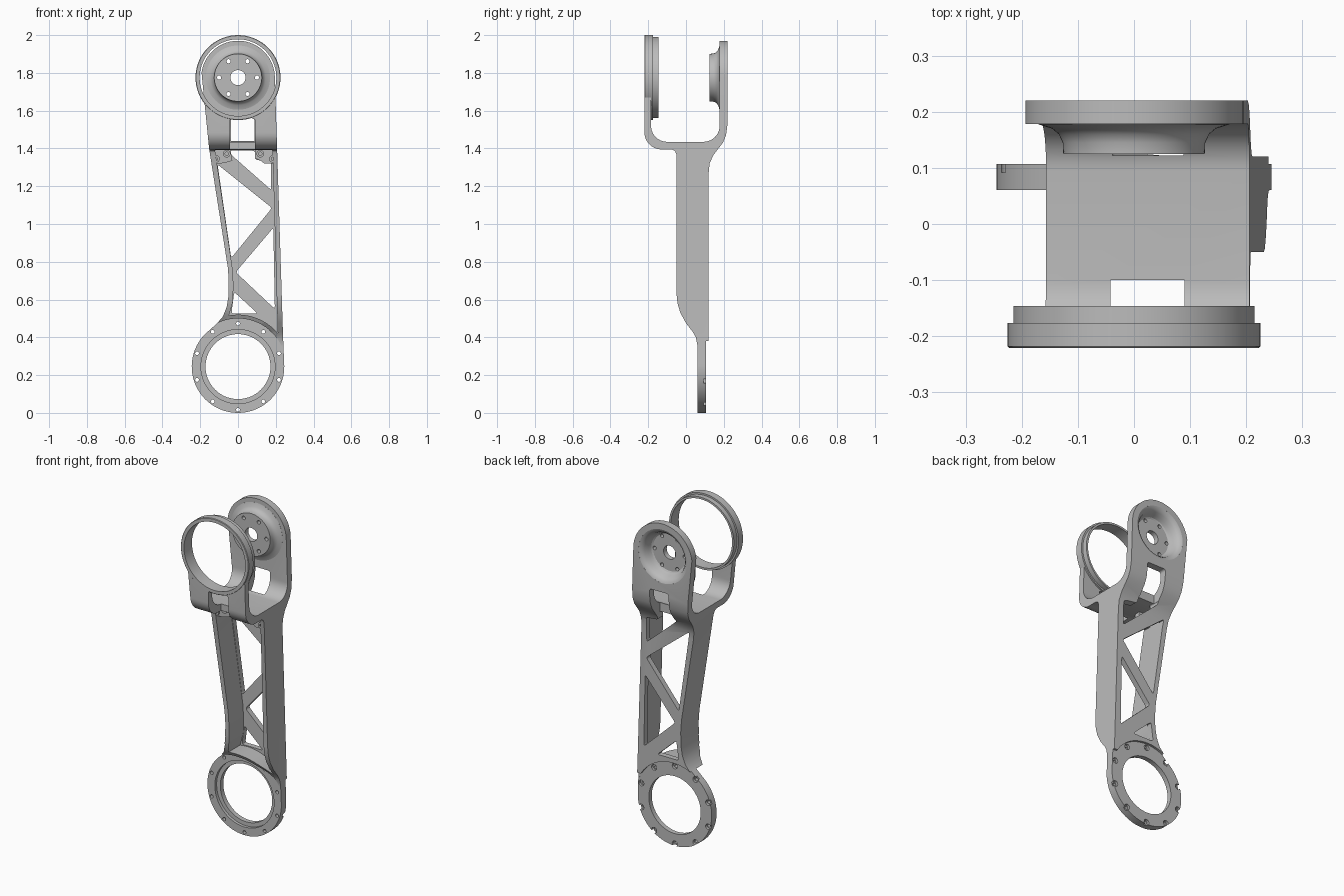
import bpy, bmesh
from math import sin, cos, radians, pi
from mathutils import Vector

if "Cube" in bpy.data.objects:
    bpy.data.objects.remove(bpy.data.objects["Cube"])

grey = bpy.data.materials.new("machined grey")
grey.use_nodes = True
grey.diffuse_color = (0.5, 0.5, 0.5, 1)
grey.node_tree.nodes["Principled BSDF"].inputs["Base Color"].default_value = (0.5, 0.5, 0.5, 1)

TOP, LOW = 1.775, 0.245     # heights of the two joint axes


def make(name, bm):
    bmesh.ops.recalc_face_normals(bm, faces=bm.faces)
    mesh = bpy.data.meshes.new(name)
    bm.to_mesh(mesh)
    bm.free()
    mesh.materials.append(grey)
    ob = bpy.data.objects.new(name, mesh)
    bpy.context.collection.objects.link(ob)
    return ob


def prism(name, pts, lo, hi, axis="y"):
    """Extrude an (x, z) outline along y, or a (y, z) outline along x."""
    bm = bmesh.new()
    place = (lambda a, b, t: (a, t, b)) if axis == "y" else (lambda a, b, t: (t, a, b))
    near = [bm.verts.new(place(a, b, lo)) for a, b in pts]
    far = [bm.verts.new(place(a, b, hi)) for a, b in pts]
    bm.faces.new(near)
    bm.faces.new(far[::-1])
    for i in range(len(pts)):
        bm.faces.new((near[i - 1], far[i - 1], far[i], near[i]))
    return make(name, bm)


def arc(cx, cz, r, a0, a1, n=16):
    angles = [radians(a0 + (a1 - a0) * i / n) for i in range(n + 1)]
    return [(cx + r * cos(a), cz + r * sin(a)) for a in angles]


def rounded(pts, r=0.015, n=4):
    """Round every corner of an outline."""
    out = []
    for i, p in enumerate(pts):
        p, a, b = Vector(p), Vector(pts[i - 1]), Vector(pts[(i + 1) % len(pts)])
        size = min(r, 0.4 * (a - p).length, 0.4 * (b - p).length)
        s, e = p + (a - p).normalized() * size, p + (b - p).normalized() * size
        for k in range(n + 1):
            t = k / n
            out.append(tuple(s * (1 - t) ** 2 + p * 2 * t * (1 - t) + e * t * t))
    return out


def rod(name, x, z, r, lo, hi, n=16):
    return prism(name, arc(x, z, r, 0, 360 - 360 / n, n - 1), lo, hi)


def lathe(name, profile, z, n=72):
    """Spin a closed (radius, y) profile around a y axis at height z."""
    bm = bmesh.new()
    rings = [[bm.verts.new((r * cos(2 * pi * i / n), y, z + r * sin(2 * pi * i / n)))
              for r, y in profile] for i in range(n)]
    m = len(profile)
    for i in range(n):
        a, b = rings[i], rings[(i + 1) % n]
        for j in range(m):
            k = (j + 1) % m
            bm.faces.new((a[j], a[k], b[k], b[j]))
    return make(name, bm)


def boolean(ob, cutter, mode="DIFFERENCE"):
    """Cut and apply, taking the first solver that leaves a solid."""
    mod = ob.modifiers.new("cut", "BOOLEAN")
    mod.object, mod.operation = cutter, mode
    for solver in ("MANIFOLD", "EXACT", "FLOAT"):
        mod.solver = solver
        bpy.context.view_layer.update()
        deps = bpy.context.evaluated_depsgraph_get()
        mesh = bpy.data.meshes.new_from_object(ob.evaluated_get(deps))
        changed = len(mesh.polygons) != len(ob.data.polygons) or len(mesh.vertices) != len(ob.data.vertices)
        if len(mesh.polygons) > 3 and changed:
            ob.data = mesh
            break
    ob.modifiers.clear()
    bpy.data.objects.remove(cutter)


# Link body: side profile crossed with front outline
side = (arc(-0.13, 1.485, 0.09, 180, 270, 10)
        + [(-0.075, 1.395), (-0.058, 1.387), (-0.05, 1.365),
           (-0.05, 0.63), (-0.045, 0.58), (-0.03, 0.53), (0.0, 0.475), (0.035, 0.43),
           (0.052, 0.4), (0.06, 0.36), (0.06, -0.1), (0.107, -0.1), (0.107, 0.38), (0.12, 0.38),
           (0.12, 1.27), (0.125, 1.32), (0.145, 1.365), (0.195, 1.43), (0.212, 1.47),
           (0.22, 1.53), (0.22, 2.1), (0.178, 2.1)]
        + arc(0.093, 1.52, 0.085, 0, -90, 10) + arc(-0.1, 1.52, 0.085, -90, -180, 10)
        + [(-0.185, 2.1), (-0.22, 2.1)])
front = (arc(0, TOP, 0.195, 172, 0, 36) + [(0.207, 1.4), (0.238, 0.42)]
         + arc(0, LOW, 0.245, 5, -232, 56)
         + [(-0.11, 0.475), (-0.08, 0.51), (-0.06, 0.56), (-0.05, 0.62), (-0.049, 0.7),
            (-0.054, 0.77), (-0.153, 1.4)])
body = prism("link_body", side, -0.4, 0.4, "x")
boolean(body, prism("outline", front, -0.5, 0.5), "INTERSECT")

# Hollow behind the open front, leaving side walls and a back web
pocket = ([(-0.122, 1.392), (-0.03, 0.77), (-0.024, 0.68), (-0.027, 0.59)]
          + arc(0, LOW, 0.275, 100, 40, 14) + [(0.183, 1.392)])
boolean(body, prism("pocket", pocket, -0.2, 0.088))

# Truss openings through the back web
for tri in ([(-0.108, 1.315), (0.18, 1.085), (-0.036, 0.82)],
            [(0.187, 0.98), (0.195, 0.55), (-0.012, 0.745)],
            [(-0.02, 0.64), (0.105, 0.525), (-0.035, 0.525)],
            [(-0.04, 1.37), (0.176, 1.18), (0.176, 1.33), (0.09, 1.34), (0.09, 1.388), (-0.04, 1.388)]):
    boolean(body, prism("opening", rounded(tri), 0.01, 0.3))

# Fork windows, front and back
boolean(body, prism("front_window", rounded([(-0.042, 1.3), (0.09, 1.3), (0.09, 1.56), (-0.042, 1.56)]), -0.3, -0.1))
boolean(body, prism("back_window", rounded([(-0.038, 1.365), (0.088, 1.365), (0.088, 1.56), (-0.038, 1.56)]), 0.122, 0.31))

# Joint clearances: upper ring bore, hub seat, lower ring faces and bore
for z, r, lo, hi in ((TOP, 0.204, -0.3, -0.1), (TOP, 0.16, 0.15, 0.3),
                     (LOW, 0.255, -0.2, 0.0605), (LOW, 0.255, 0.1065, 0.2),
                     (LOW, 0.172, 0, 0.22), (LOW, 0.196, 0, 0.078)):
    boolean(body, rod("bore", 0, z, r, lo, hi, 72))

# Bolt holes of the lower ring, with scalloped seats on the back
for x, z in arc(0, LOW, 0.228, 90, 414, 9):
    boolean(body, rod("bolt_hole", x, z, 0.01, 0, 0.2))
    boolean(body, rod("bolt_seat", x * 1.02, LOW + (z - LOW) * 1.02, 0.017, 0.092, 0.21))

# Upper bearing ring on the front fork arm
ring = lathe("bearing_ring", [(0.203, -0.221), (0.222, -0.221), (0.225, -0.218), (0.225, -0.176),
                              (0.215, -0.176), (0.215, -0.146), (0.203, -0.146)], TOP)

# Dished hub on the back fork arm
hub = lathe("dished_hub", [(0.04, 0.125), (0.126, 0.125), (0.127, 0.145), (0.134, 0.16), (0.146, 0.17),
                           (0.17, 0.1775), (0.17, 0.185), (0.161, 0.22), (0.147, 0.215), (0.134, 0.2),
                           (0.126, 0.178), (0.118, 0.16), (0.11, 0.155), (0.04, 0.155)], TOP)
for x, z in arc(0, TOP, 0.1, 0, 300, 5):
    boolean(hub, rod("hub_hole", x, z, 0.011, 0, 0.3))

# Screw tabs under the fork floor, each with two bosses
parts = [body, ring, hub]
tabs = (("right", [(-0.14, 1.398), (-0.04, 1.398), (-0.03, 1.335), (-0.075, 1.322), (-0.13, 1.32)],
         ((-0.117, 1.345), (-0.06, 1.372))),
        ("left", [(0.2, 1.398), (0.09, 1.398), (0.09, 1.35), (0.12, 1.335), (0.14, 1.32), (0.2, 1.32)],
         ((0.185, 1.345), (0.118, 1.372))))
for label, outline, screws in tabs:
    tab = prism(label + "_screw_tab", outline, -0.035, 0.0)
    for i, (x, z) in enumerate(screws):
        boss = rod(f"{label}_screw_boss_{i + 1}", x, z, 0.02, -0.047, -0.01, 20)
        for ob in (tab, boss):
            boolean(ob, rod("screw_hole", x, z, 0.009, -0.1, 0.1))
        parts.append(boss)
    parts.append(tab)

# Smooth curved faces, keep edges sharp
bpy.ops.object.select_all(action="DESELECT")
for ob in parts:
    ob.select_set(True)
bpy.context.view_layer.objects.active = body
bpy.ops.object.shade_smooth_by_angle(angle=radians(30))
